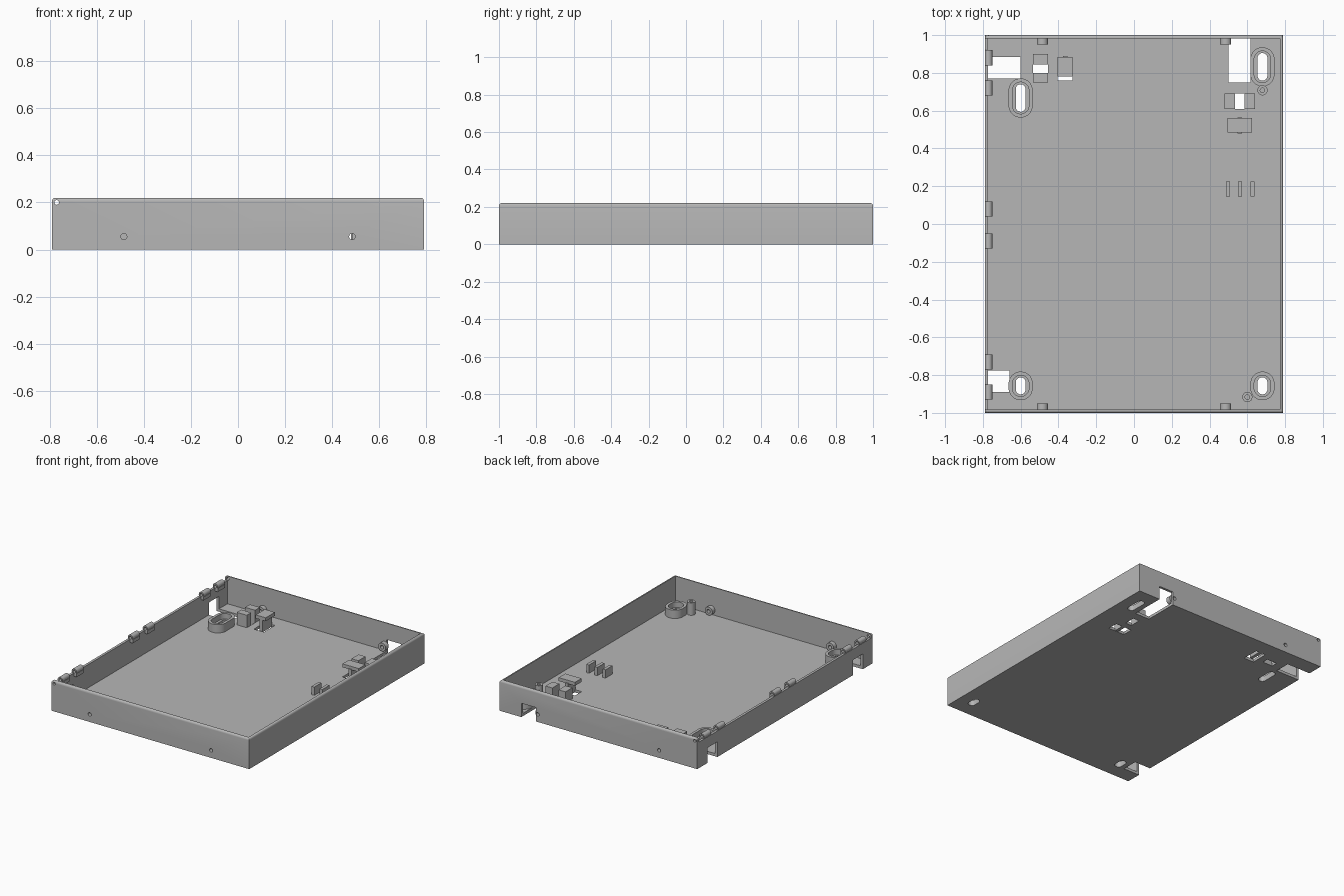
import bpy, bmesh
from math import sin, cos, pi
from mathutils import Matrix, Vector

cube = bpy.data.objects.get("Cube")
if cube:
    bpy.data.objects.remove(cube, do_unlink=True)

grey = bpy.data.materials.new("plain grey")
grey.use_nodes = True
colour = (0.47, 0.47, 0.47, 1)
grey.diffuse_color = colour
grey.node_tree.nodes["Principled BSDF"].inputs["Base Color"].default_value = colour


def finish(name, bm):
    bmesh.ops.recalc_face_normals(bm, faces=bm.faces)
    mesh = bpy.data.meshes.new(name)
    bm.to_mesh(mesh)
    bm.free()
    mesh.materials.append(grey)
    ob = bpy.data.objects.new(name, mesh)
    bpy.context.collection.objects.link(ob)
    return ob


def box(name, x, y, z):
    """Box from three (low, high) ranges."""
    bm = bmesh.new()
    bmesh.ops.create_cube(bm, size=1)
    for v in bm.verts:
        v.co = Vector([r[0] + (c + 0.5) * (r[1] - r[0]) for c, r in zip(v.co, (x, y, z))])
    return finish(name, bm)


def oval(name, x, y, z, radius, straight=0.0, along_y=False):
    """Upright oval or round prism; along_y lays it down, with z as its y range."""
    bm = bmesh.new()
    n = 24
    ring = []
    for i in range(n):
        a = 2 * pi * (i + 0.5) / n
        shift = straight if sin(a) > 0 else -straight
        ring.append(bm.verts.new((radius * cos(a), radius * sin(a) + shift, 0)))
    face = bm.faces.new(ring)
    out = bmesh.ops.extrude_face_region(bm, geom=[face])
    top = [g for g in out["geom"] if isinstance(g, bmesh.types.BMVert)]
    bmesh.ops.translate(bm, verts=top, vec=(0, 0, z[1] - z[0]))
    if along_y:
        bm.transform(Matrix.Translation((x, z[0], y)) @ Matrix.Rotation(-pi / 2, 4, "X"))
    else:
        bm.transform(Matrix.Translation((x, y, z[0])))
    return finish(name, bm)


def apply(ob, mod):
    bpy.context.view_layer.objects.active = ob
    bpy.ops.object.modifier_apply(modifier=mod.name)


def cut(ob, cutter):
    mod = ob.modifiers.new("cut", "BOOLEAN")
    mod.object = cutter
    mod.operation = "DIFFERENCE"
    mod.solver = "EXACT"
    apply(ob, mod)
    bpy.data.objects.remove(cutter, do_unlink=True)


W, L, H = 0.79, 1.0, 0.22
WALL, FLOOR = 0.018, 0.02
PIN_X, PIN_Z = -0.77, 0.2
parts = []

# Tray shell with a rounded outer rim
tray = box("tray", (-W, W), (-L, L), (0, H))
bm = bmesh.new()
bm.from_mesh(tray.data)
rim = [e for e in bm.edges if all(v.co.z > 0.1 for v in e.verts)]
bmesh.ops.bevel(bm, geom=rim, offset=0.014, segments=4, profile=0.5, affect="EDGES")
bm.to_mesh(tray.data)
bm.free()
cut(tray, box("hollow", (-W + WALL, W - WALL), (-L + WALL, L - WALL), (FLOOR, 1)))
parts.append(tray)

# Lowered hinge wall
cut(tray, box("hinge_gap", (-1, -W + WALL + 0.01), (-L + WALL, L - WALL), (0.188, 1)))

# Cable openings through the floor and walls
for x, y, top in (((-1, -0.60), (0.77, 0.885), 0.11),
                  ((-1, -0.66), (-0.89, -0.775), 0.11),
                  ((0.50, 0.616), (0.75, 1.1), 0.10)):
    cut(tray, box("opening", x, y, (-0.1, top)))

# Floor windows around the clips
for x, y in (((-0.535, -0.455), (0.80, 0.845)), ((-0.405, -0.325), (0.76, 0.885)),
             ((0.535, 0.585), (0.61, 0.69)), ((0.495, 0.625), (0.485, 0.56))):
    cut(tray, box("window", x, y, (-0.1, 0.1)))

# Oval mounting bosses with recess and through slot
for i, (x, y, s) in enumerate(((-0.6, 0.667, 0.04), (0.68, 0.832, 0.04),
                               (-0.6, -0.857, 0.012), (0.68, -0.857, 0.012))):
    boss = oval(f"mount_boss_{i}", x, y, (0.012, 0.08), 0.064, s)
    cut(boss, oval("recess", x, y, (0.04, 0.2), 0.044, s))
    for ob in (boss, tray):
        cut(ob, oval("slot", x, y, (-0.1, 0.2), 0.026, s + 0.007))
    parts.append(boss)

# Screw bosses on the end walls
for side in (-1, 1):
    for x in (-0.485, 0.485):
        y = sorted((side * 0.95, side * 0.985))
        boss = oval("screw_boss", x, 0.055, y, 0.03, along_y=True)
        for ob in (boss, tray):
            cut(ob, oval("screw_hole", x, 0.055, sorted((side * 0.9, side * 1.1)),
                         0.013, along_y=True))
        parts.append(boss)
    # Hinge pin holes in the end walls
    cut(tray, oval("pin_hole", PIN_X, PIN_Z, sorted((side * 0.95, side * 1.1)),
                   0.01, along_y=True))

# Hinge knuckles
for y in (0.88, 0.72, 0.08, -0.09, -0.73, -0.89):
    span = (y - 0.04, y + 0.04)
    knuckle = oval("hinge_knuckle", PIN_X, PIN_Z, span, 0.02, along_y=True)
    cut(knuckle, oval("bore", PIN_X, PIN_Z, (y - 0.1, y + 0.1), 0.01, along_y=True))
    parts.append(knuckle)
    parts.append(box("knuckle_foot", (-W + 0.003, -0.75), span, (0.165, 0.19)))

# Screw posts
for x, y in ((0.68, 0.708), (0.60, -0.916)):
    post = oval("screw_post", x, y, (0.012, 0.11), 0.027)
    cut(post, oval("post_hole", x, y, (0.04, 0.3), 0.012))
    parts.append(post)

# Paired retaining blocks
for y in ((0.75, 0.80), (0.845, 0.90)):
    parts.append(box("side_block", (-0.535, -0.455), y, (0.01, 0.11)))
for x in ((0.48, 0.535), (0.585, 0.64)):
    parts.append(box("end_block", x, (0.61, 0.69), (0.01, 0.10)))

# T-shaped cable clips
for x, y, stem_y in ((-0.365, (0.78, 0.885), (0.785, 0.89)),
                     (0.56, (0.485, 0.56), (0.48, 0.565))):
    half = 0.04 if x < 0 else 0.065
    parts.append(box("clip_cap", (x - half, x + half), y, (0.09, 0.115)))
    parts.append(box("clip_stem", (x - 0.012, x + 0.012), stem_y, (0.002, 0.095)))

# Support slats
for x in (0.497, 0.562, 0.628):
    parts.append(box("support_slat", (x - 0.011, x + 0.011), (0.145, 0.225), (0.01, 0.08)))

# Smooth shading on the curved parts, sharp edges kept
bpy.ops.object.select_all(action="DESELECT")
for ob in parts:
    ob.select_set(True)
bpy.context.view_layer.objects.active = tray
bpy.ops.object.shade_smooth_by_angle(angle=pi / 6)
